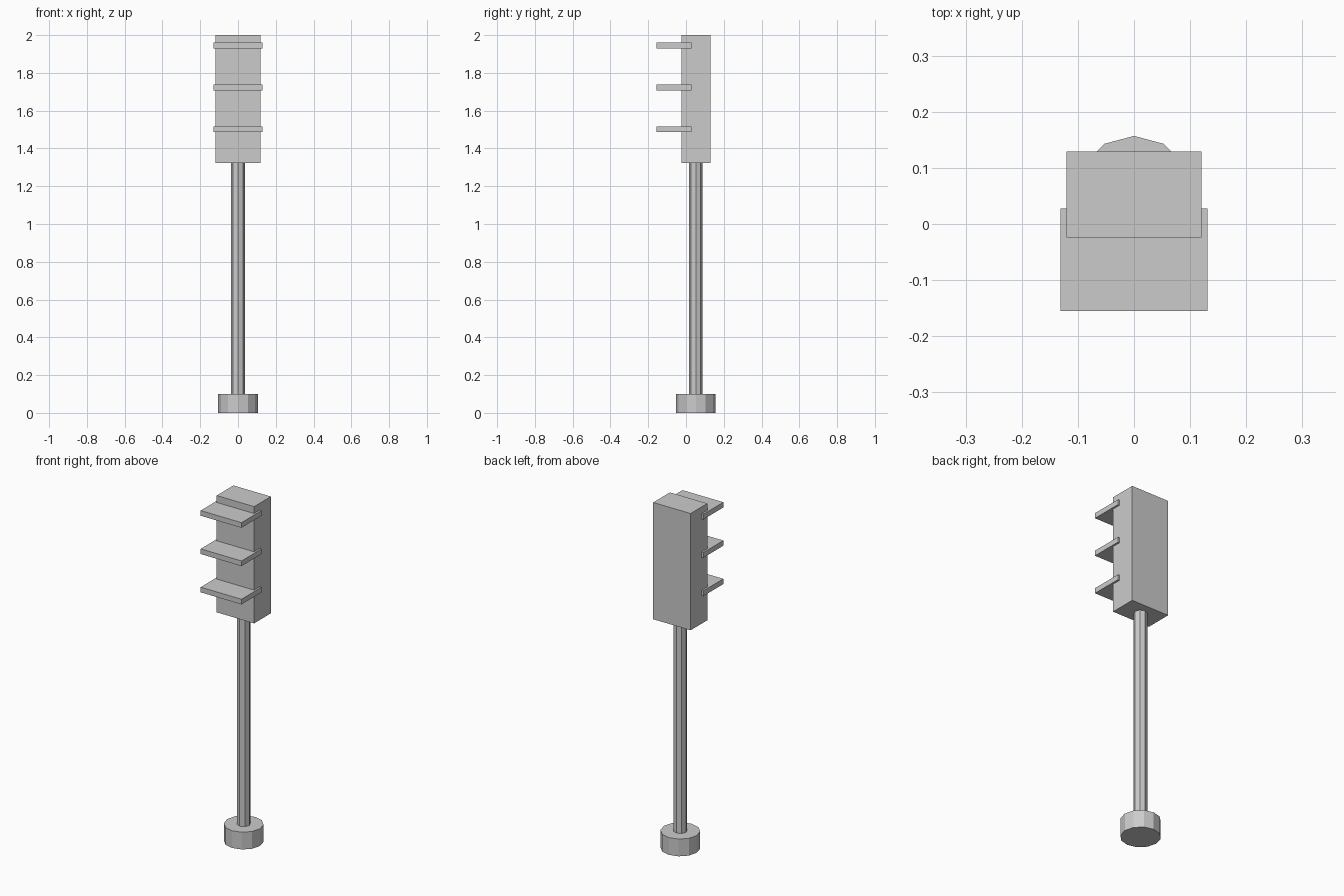
import bpy
from math import pi

if "Cube" in bpy.data.objects:
    bpy.data.objects.remove(bpy.data.objects["Cube"])

AXIS_Y = 0.052  # shared y centre of base, pole and housing


def box(name, x, y, z):
    """Box spanning the given (min, max) ranges."""
    bpy.ops.mesh.primitive_cube_add(size=1, location=[sum(r) / 2 for r in (x, y, z)])
    ob = bpy.context.object
    ob.name = name
    ob.scale = [r[1] - r[0] for r in (x, y, z)]
    bpy.ops.object.transform_apply(location=False, rotation=False, scale=True)
    return ob


def post(name, radius, sides, z0, z1):
    """Upright faceted cylinder on the shared axis."""
    bpy.ops.mesh.primitive_cylinder_add(vertices=sides, radius=radius, depth=z1 - z0,
                                        location=(0, AXIS_Y, (z0 + z1) / 2))
    bpy.context.object.name = name


# Foot and pole
post("base", 0.105, 12, 0, 0.10)
post("pole", 0.036, 8, 0.10, 1.325)

# Signal housing
box("housing", (-0.12, 0.12), (-0.024, 0.129), (1.323, 2.0))

# Three flat visors that wrap the front of the housing
for name, z in (("lower_visor", 1.501), ("middle_visor", 1.723), ("upper_visor", 1.945)):
    box(name, (-0.131, 0.131), (-0.155, 0.028), (z - 0.015, z + 0.015))
